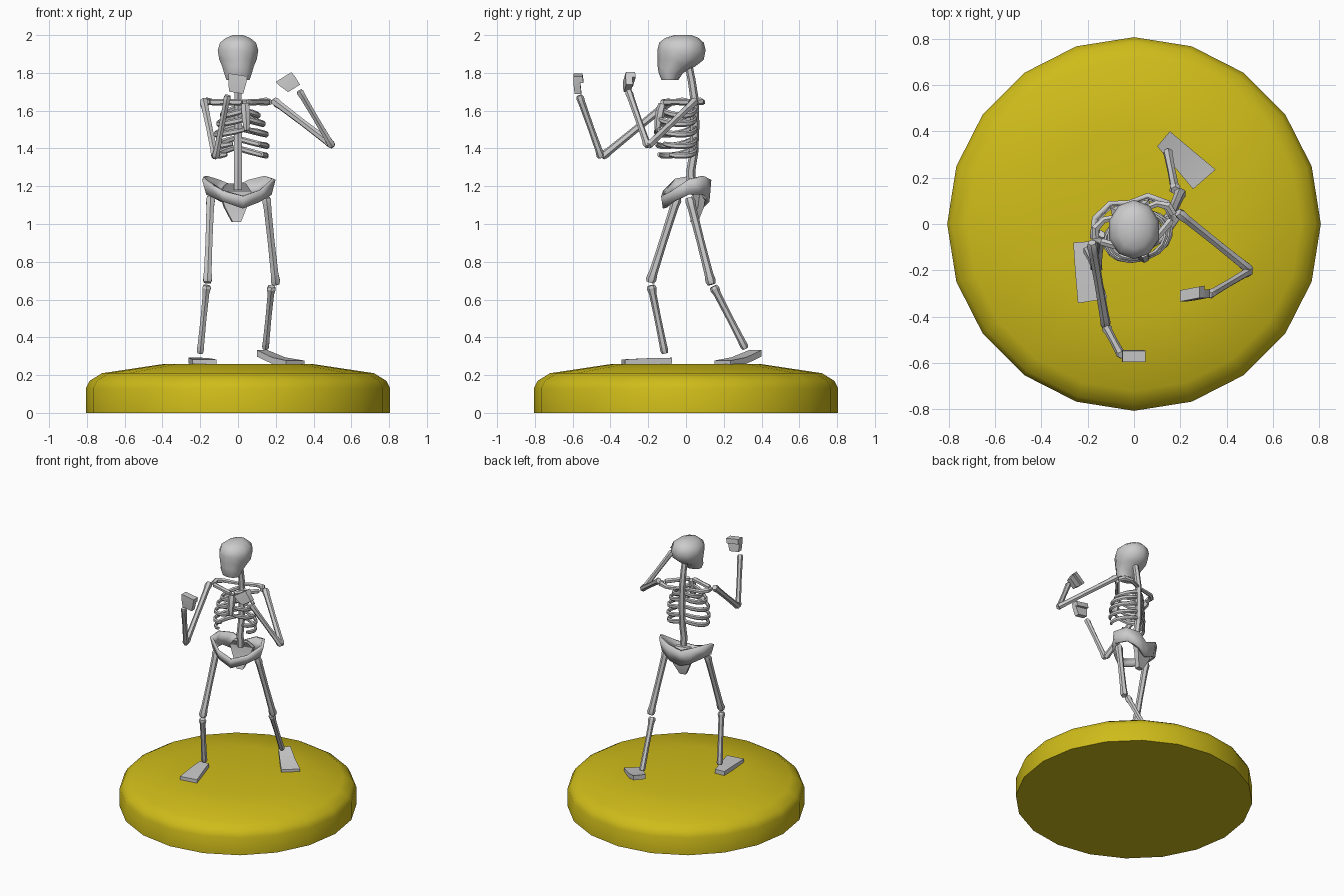
import bpy, bmesh
from math import sin, cos, pi, radians
from mathutils import Vector as V, Matrix

if "Cube" in bpy.data.objects:
    bpy.data.objects.remove(bpy.data.objects["Cube"])


def finish(name, bm, angle=30):
    bmesh.ops.recalc_face_normals(bm, faces=bm.faces)
    me = bpy.data.meshes.new(name)
    bm.to_mesh(me)
    bm.free()
    ob = bpy.data.objects.new(name, me)
    bpy.context.collection.objects.link(ob)
    bpy.ops.object.select_all(action='DESELECT')
    ob.select_set(True)
    bpy.context.view_layer.objects.active = ob
    bpy.ops.object.shade_smooth_by_angle(angle=radians(angle))
    return ob


def loft(name, rings, angle=30):
    bm = bmesh.new()
    rows = [[bm.verts.new(p) for p in r] for r in rings]
    n = len(rows[0])
    for a, b in zip(rows, rows[1:]):
        for i in range(n):
            bm.faces.new((a[i], a[(i + 1) % n], b[(i + 1) % n], b[i]))
    bm.faces.new(rows[0])
    bm.faces.new(rows[-1])
    return finish(name, bm, angle)


def tube(name, pts, radii, n=6, ref=(0, 0, 1), flat=1.0):
    pts = [V(p) for p in pts]
    rings = []
    for i, p in enumerate(pts):
        t = (pts[min(i + 1, len(pts) - 1)] - pts[max(i - 1, 0)]).normalized()
        u = t.cross(V(ref)).normalized()
        v = u.cross(t)
        rings.append([p + radii[i] * (u * flat * cos(2 * pi * (k + .5) / n) + v * sin(2 * pi * (k + .5) / n))
                      for k in range(n)])
    return loft(name, rings)


def bone(name, a, b, r0, r, r1):
    a, b = V(a), V(b)
    ref = (0, 1, 0) if abs((b - a).normalized().z) > .6 else (0, 0, 1)
    fr = [0, .04, .12, .5, .88, .96, 1]
    tube(name, [a.lerp(b, f) for f in fr], [r0 * .75, r0, r * 1.1, r, r * 1.1, r1, r1 * .75], 6, ref)


def disc(z, rx, ry, cy=0, n=20):
    return [(rx * sin(2 * pi * k / n), cy + ry * cos(2 * pi * k / n), z) for k in range(n)]


# round base
base = loft('base', [disc(z, r, r) for z, r in
                     [(0, .806), (.13, .806), (.17, .785), (.21, .72), (.258, .40)]], 35)
mat = bpy.data.materials.new('yellow')
mat.diffuse_color = (.62, .5, .01, 1)
mat.use_nodes = True
mat.node_tree.nodes["Principled BSDF"].inputs["Base Color"].default_value = mat.diffuse_color
base.data.materials.append(mat)

# skull with narrow jaw
loft('skull', [disc(z, rx, ry, cy, 10) for z, rx, ry, cy in
               [(1.763, .065, .045, -.085), (1.80, .078, .065, -.08), (1.835, .088, .10, -.05),
                (1.87, .104, .122, -.028), (1.92, .113, .128, -.024), (1.96, .10, .118, -.024),
                (1.985, .068, .088, -.022), (2.0, .028, .045, -.015)]], 50)

# spine
tube('spine', [(0, .01, 1.86), (0, .03, 1.76), (0, .045, 1.66), (0, .048, 1.52),
               (0, .042, 1.38), (0, .025, 1.28), (0, .03, 1.18)], [.02, .021, .022, .023, .023, .024, .024],
     6, (0, 1, 0))

# rib cage, twisted about the spine
chest = Matrix.Rotation(radians(17), 4, 'Z')
for i, (z, rx, ry, end) in enumerate([(1.615, .10, .085, 1), (1.57, .125, .098, 1), (1.515, .14, .102, .97),
                                      (1.455, .145, .102, .83), (1.405, .14, .098, .75)]):
    for side, s in (('right', -1), ('left', 1)):
        path = []
        for k in range(9):
            a = pi * end * k / 8
            path.append(chest @ V((s * rx * sin(a), .045 - ry + ry * cos(a),
                                   z - .035 * sin(a) - .012 * k / 8)))
        tube(f'rib_{i + 1}_{side}', path, [.013] + [.016] * 7 + [.011], 6, flat=.65)

# breastbone
tube('breastbone', [chest @ V((0, y, z)) for y, z in
                    [(-.13, 1.635), (-.14, 1.60), (-.152, 1.54), (-.158, 1.495)]],
     [.022, .026, .023, .014], 6, (0, 1, 0), 1)

# collar bones and shoulder blades
SH = {'right': V((-.182, -.08, 1.645)), 'left': V((.19, .05, 1.645))}
for side, s in (('right', -1), ('left', 1)):
    bone(f'collar_bone_{side}', chest @ V((s * .015, -.125, 1.645)), chest @ V((s * .16, -.03, 1.645)),
         .017, .016, .017)
    tube(f'shoulder_bar_{side}', [chest @ V(p) for p in
         [(s * .01, .045, 1.645), (s * .12, .055, 1.645), (s * .165, .03, 1.65), (s * .175, -.01, 1.645)]],
         [.012, .016, .02, .016])

# arms
ARMS = {'right': [(-.12, -.445, 1.355), (-.055, -.565, 1.68)],
        'left': [(.502, -.2, 1.415), (.325, -.305, 1.705)]}
for side, (elbow, wrist) in ARMS.items():
    e, w = V(elbow), V(wrist)
    bone(f'upper_arm_{side}', SH[side] + V((0, 0, .008)), e, .025, .019, .023)
    bone(f'forearm_{side}', e + (w - e) * .02 - V((0, 0, .01)), w, .023, .017, .021)


# fists: tapered palm with curled fingers
def hand(name, base, tip, wide):
    b, t, w = V(base), V(tip), V(wide)
    th = V((0, .018, 0))

    def quad(c, k, h):
        return [c - w * k - h, c + w * k - h, c + w * k + h, c - w * k + h]
    loft(name + '_palm', [quad(b, .75, th), quad(b.lerp(t, .6), .95, th), quad(t, 1, th * .8)])
    d = (t - b).normalized() * .035
    c = t + V((0, .01, 0))
    loft(name + '_fingers', [quad(c - d, .95, V((0, .002, 0)) + th * 1.3), quad(c, 1, th * 1.35)])


hand('hand_right', (-.01, -.572, 1.695), (.0, -.582, 1.79), (.05, 0, -.008))
hand('hand_left', (.297, -.305, 1.718), (.241, -.312, 1.778), (.042, .008, .026))

# pelvis bowl and tail bone
hips = Matrix.Rotation(radians(12), 4, 'Z')
half = [(0, .085, 1.20, 1.09), (.08, .10, 1.235, 1.12), (.155, .055, 1.255, 1.16), (.18, -.02, 1.24, 1.16),
        (.10, -.085, 1.18, 1.12), (0, -.115, 1.15, 1.085)]
loop = half + [(-x, y, a, b) for x, y, a, b in half[-2:0:-1]]
bm = bmesh.new()
top = [bm.verts.new(hips @ V((x, y, a))) for x, y, a, b in loop]
low = [bm.verts.new(hips @ V((x * .88, y * .92, b))) for x, y, a, b in loop]
for i in range(len(loop)):
    j = (i + 1) % len(loop)
    bm.faces.new((low[i], low[j], top[j], top[i]))
pelvis = finish('pelvis', bm)
sol = pelvis.modifiers.new('thickness', 'SOLIDIFY')
sol.thickness = .02
loft('tail_bone', [[hips @ V(p) for p in [(-w, y - .018, z), (w, y - .018, z), (w, y + .015, z), (-w, y + .015, z)]]
                   for w, y, z in [(.05, .05, 1.215), (.085, .075, 1.17), (.06, .07, 1.09), (.022, .045, 1.01)]])

# legs
LEGS = {'right': [(-.145, -.045, 1.145), (-.162, -.19, .69), (-.165, -.185, .675), (-.201, -.112, .315)],
        'left': [(.15, .018, 1.14), (.2, .135, .68), (.178, .145, .67), (.145, .315, .34)]}
for side, (hip, knee, shin, ankle) in LEGS.items():
    bone(f'thigh_{side}', hip, knee, .027, .021, .028)
    bone(f'shin_{side}', shin, ankle, .026, .018, .021)

# feet: wedge sections from heel to toe (left xy, right xy, bottom z, thickness)
FEET = {'right': [(-.262, -.08, -.19, -.075, .262, .03), (-.255, -.19, -.155, -.19, .258, .032),
                  (-.242, -.342, -.115, -.322, .258, .025)],
        'left': [(.10, .335, .155, .40, .298, .035), (.18, .24, .25, .32, .26, .034),
                 (.255, .15, .352, .235, .257, .02)]}
for side, secs in FEET.items():
    loft(f'foot_{side}', [[(a, b, z), (c, d, z), (c, d, z + t), (a, b, z + t)] for a, b, c, d, z, t in secs])
